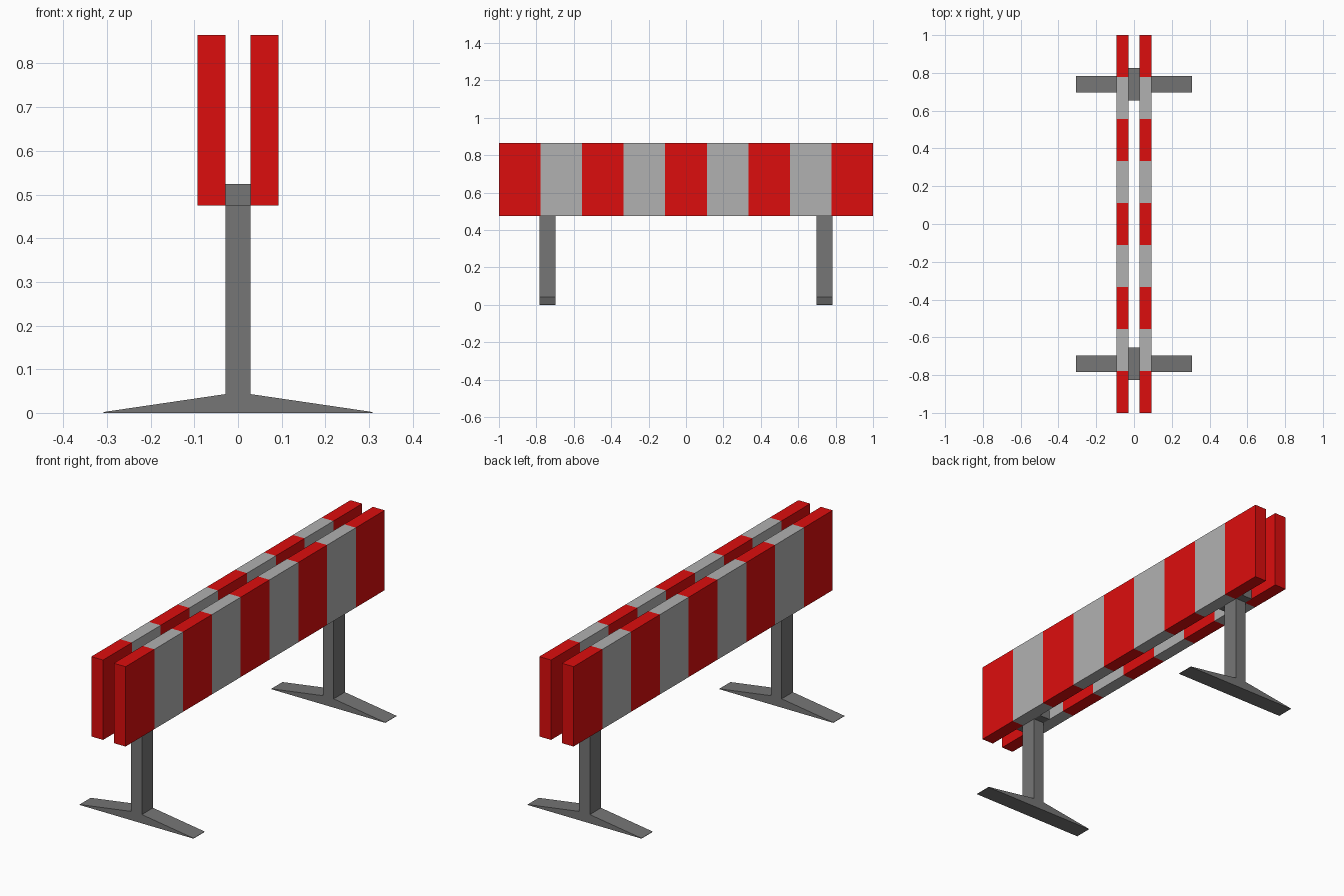
import bpy, bmesh
from mathutils import Vector

if "Cube" in bpy.data.objects:
    bpy.data.objects.remove(bpy.data.objects["Cube"])


def material(name, rgb):
    m = bpy.data.materials.new(name)
    m.diffuse_color = (*rgb, 1)
    m.use_nodes = True
    m.node_tree.nodes["Principled BSDF"].inputs["Base Color"].default_value = m.diffuse_color
    return m


RED = material("red_paint", (0.72, 0.004, 0.004))
PALE = material("pale_grey_paint", (0.44, 0.44, 0.44))
STEEL = material("dark_grey", (0.18, 0.18, 0.18))


def finish(name, bm, mats):
    bmesh.ops.recalc_face_normals(bm, faces=bm.faces)
    me = bpy.data.meshes.new(name)
    bm.to_mesh(me)
    bm.free()
    for m in mats:
        me.materials.append(m)
    ob = bpy.data.objects.new(name, me)
    bpy.context.collection.objects.link(ob)
    return ob


def add_box(bm, lo, hi):
    lo, hi = Vector(lo), Vector(hi)
    verts = bmesh.ops.create_cube(bm, size=1)["verts"]
    for v in verts:
        v.co = (lo + hi) / 2 + v.co * (hi - lo)


STRIPES = 9
POST = 0.029          # half thickness of the post, boards sit against it
BOARD = 0.0925        # outer face of the boards
Z_BOARD, Z_TOP = 0.475, 0.865

for side, label in ((-1, "left"), (1, "right")):
    # striped board, cut into equal bands of alternating colour
    bm = bmesh.new()
    xs = sorted((side * POST, side * BOARD))
    add_box(bm, (xs[0], -1, Z_BOARD), (xs[1], 1, Z_TOP))
    for i in range(1, STRIPES):
        bmesh.ops.bisect_plane(bm, geom=bm.verts[:] + bm.edges[:] + bm.faces[:],
                               plane_co=(0, -1 + 2 * i / STRIPES, 0), plane_no=(0, 1, 0))
    for f in bm.faces:
        y = f.calc_center_median().y
        f.material_index = min(STRIPES - 1, int((y + 1) / 2 * STRIPES)) % 2
    finish(label + "_striped_board", bm, (RED, PALE))

# stand outline in x-z: tapered foot with upright post
half = [(0.308, 0), (0.308, 0.002), (POST, 0.043), (POST, Z_BOARD)]
outline = half + [(-x, z) for x, z in reversed(half)]

for side, label in ((-1, "front"), (1, "back")):
    bm = bmesh.new()
    face = bm.faces.new([bm.verts.new((x, side * 0.697, z)) for x, z in outline])
    ext = bmesh.ops.extrude_face_region(bm, geom=[face], use_keep_orig=True)["geom"]
    bmesh.ops.translate(bm, vec=(0, side * 0.086, 0),
                        verts=[g for g in ext if isinstance(g, bmesh.types.BMVert)])
    finish(label + "_stand", bm, (STEEL,))

    # spacer block clamped between the boards
    bm = bmesh.new()
    ys = sorted((side * 0.654, side * 0.826))
    add_box(bm, (-POST, ys[0], Z_BOARD), (POST, ys[1], 0.524))
    finish(label + "_spacer_block", bm, (STEEL,))
